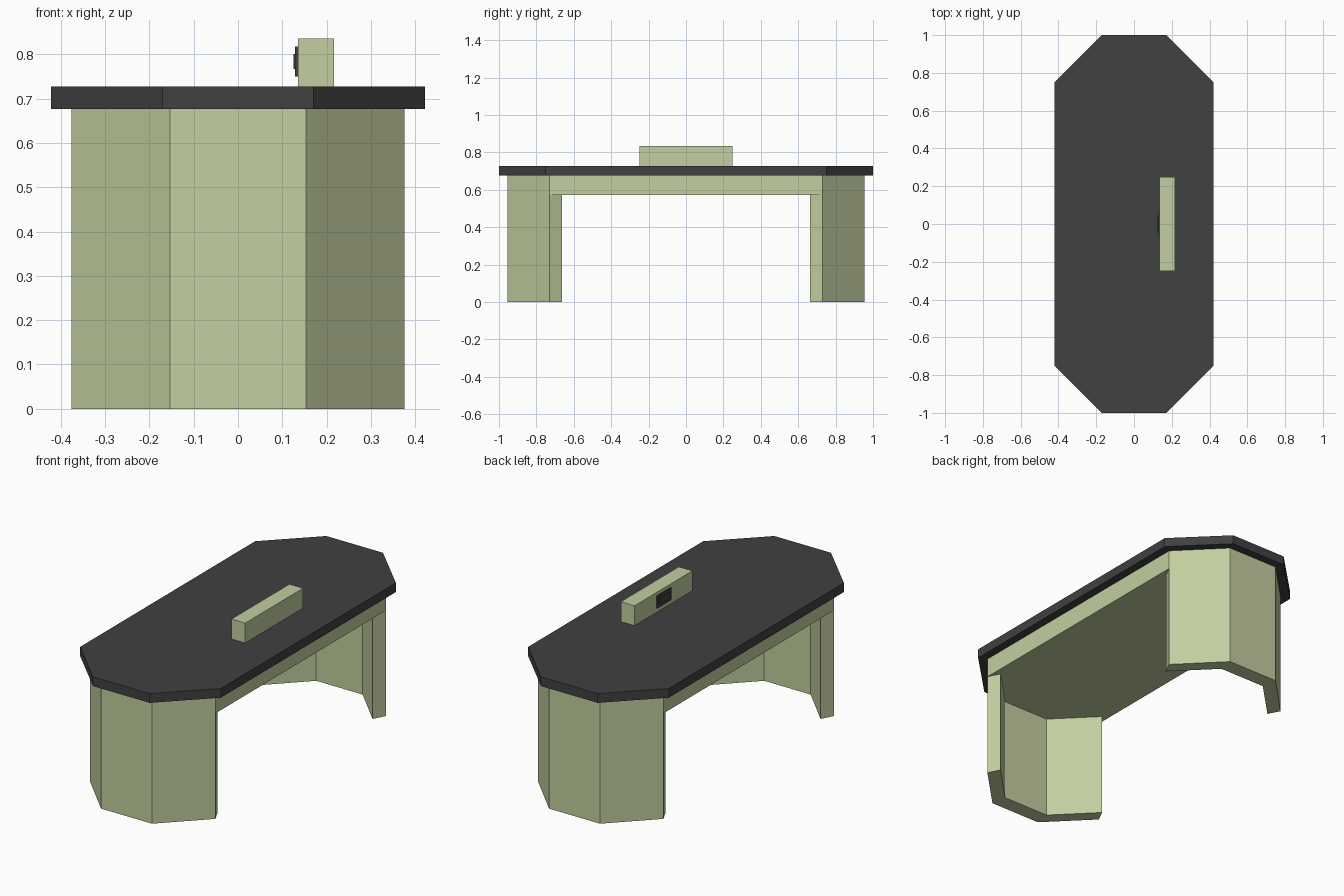
import bpy

if "Cube" in bpy.data.objects:
    bpy.data.objects.remove(bpy.data.objects["Cube"])


def material(name, rgb):
    m = bpy.data.materials.new(name)
    m.diffuse_color = (*rgb, 1)
    m.use_nodes = True
    m.node_tree.nodes["Principled BSDF"].inputs["Base Color"].default_value = m.diffuse_color
    return m


GREEN = material("pale green", (0.54, 0.62, 0.35))
DARK = material("charcoal", (0.052, 0.052, 0.052))


def prism(name, outline, z0, z1, mat):
    """Extrude a counter-clockwise outline from z0 to z1."""
    n = len(outline)
    verts = [(x, y, z) for z in (z0, z1) for x, y in outline]
    faces = [tuple(reversed(range(n))), tuple(range(n, 2 * n))]
    faces += [(i, (i + 1) % n, n + (i + 1) % n, n + i) for i in range(n)]
    mesh = bpy.data.meshes.new(name)
    mesh.from_pydata(verts, [], faces)
    mesh.materials.append(mat)
    obj = bpy.data.objects.new(name, mesh)
    bpy.context.collection.objects.link(obj)
    return obj


def end_path(half_w, half_l, flat_w, flat_l):
    """Chamfered end on the -y side, from left to right."""
    return [(-half_w, -flat_l), (-flat_w, -half_l),
            (flat_w, -half_l), (half_w, -flat_l)]


def turned(points):
    return [(-x, -y) for x, y in points]


def box(name, x0, x1, half_y, z0, z1, mat):
    return prism(name, [(x0, -half_y), (x1, -half_y), (x1, half_y), (x0, half_y)],
                 z0, z1, mat)


# Table top
top_end = end_path(0.422, 1.0, 0.17, 0.75)
prism("table_top", top_end + turned(top_end), 0.677, 0.727, DARK)

# Solid apron under the top
base_end = end_path(0.376, 0.955, 0.153, 0.73)
prism("apron", base_end + turned(base_end), 0.572, 0.677, GREEN)

# Folded wall legs, their ends cut along lines towards the centre
inner_end = [(x * 0.91, y * 0.91) for x, y in base_end]
leg = base_end + inner_end[::-1]
prism("front_leg", leg, 0, 0.572, GREEN)
prism("back_leg", turned(leg), 0, 0.572, GREEN)

# Desk console with a stepped panel on its left face
box("console", 0.135, 0.217, 0.248, 0.727, 0.835, GREEN)
box("console_panel", 0.129, 0.135, 0.06, 0.75, 0.817, DARK)
box("console_panel_raised", 0.125, 0.129, 0.045, 0.767, 0.80, DARK)
